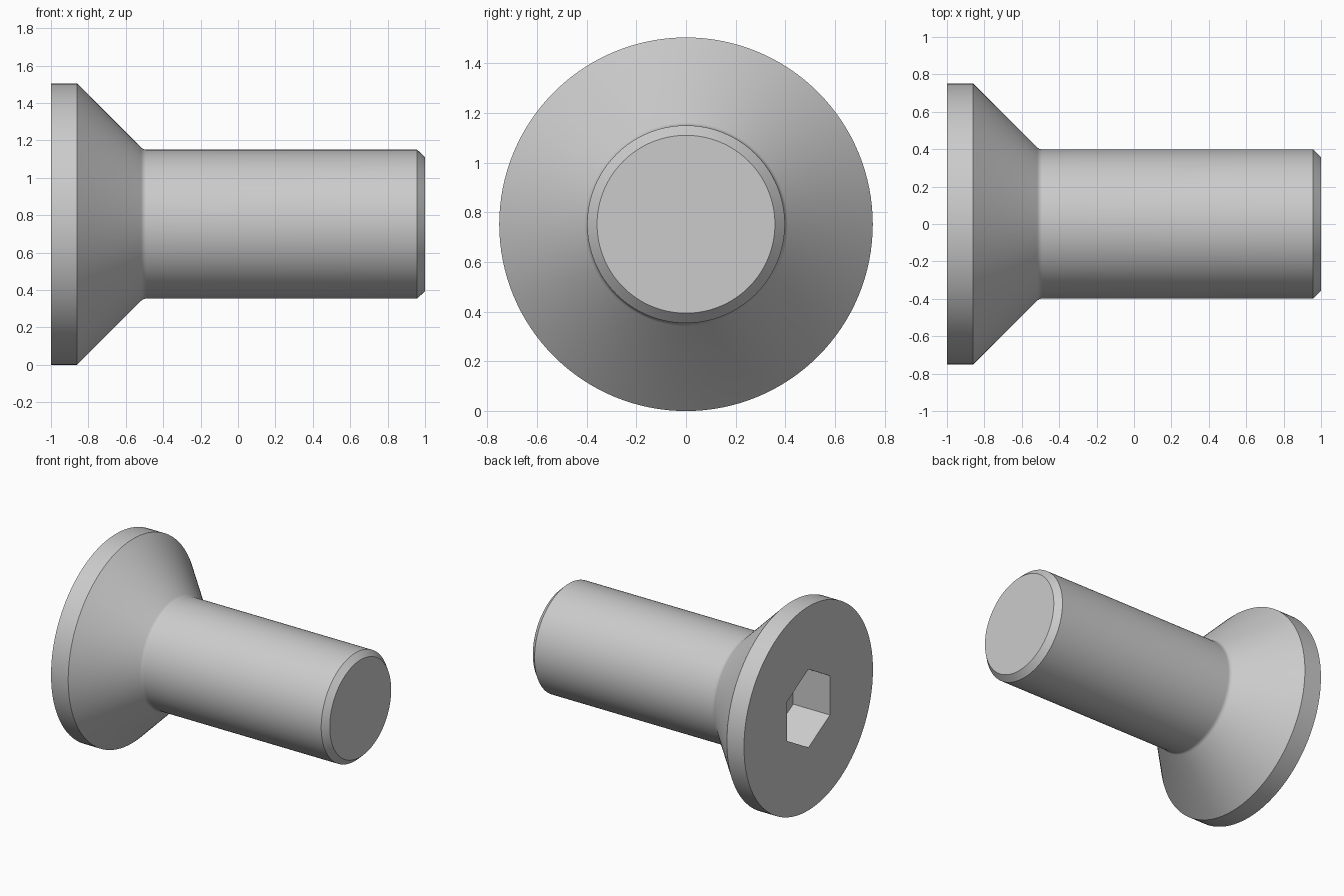
import bpy, bmesh
from math import sin, cos, tan, pi, radians

if "Cube" in bpy.data.objects:
    bpy.data.objects.remove(bpy.data.objects["Cube"])

R = 0.752          # head radius, also the axis height


def lathe(name, profile, n):
    """Revolve (x, radius) points about the x axis with n sides; cap both ends."""
    bm = bmesh.new()
    rings = [[bm.verts.new((x, r * sin(2 * pi * i / n), R + r * cos(2 * pi * i / n)))
              for i in range(n)] for x, r in profile]
    for a, b in zip(rings, rings[1:]):
        for i in range(n):
            j = (i + 1) % n
            bm.faces.new((a[i], a[j], b[j], b[i]))
    bm.faces.new(rings[0])
    bm.faces.new(rings[-1])
    bmesh.ops.recalc_face_normals(bm, faces=bm.faces[:])
    mesh = bpy.data.meshes.new(name)
    bm.to_mesh(mesh)
    bm.free()
    ob = bpy.data.objects.new(name, mesh)
    bpy.context.collection.objects.link(ob)
    return ob


# Small fillet where the 45 degree head meets the shank
shank, neck_x, fr = 0.398, -0.506, 0.04
fx = neck_x + fr * tan(pi / 8)
fillet = [(fx - fr * sin(a), shank + fr * (1 - cos(a)))
          for a in (radians(45 - 9 * k) for k in range(6))]

# Countersunk head, shank and chamfered tip
screw = lathe("countersunk_screw",
              [(-1, R), (-0.86, R)] + fillet + [(0.958, shank), (1, 0.358)], 128)

# Hexagonal socket cut into the head
cutter = lathe("socket_cutter", [(-1.2, 0.289), (-0.7, 0.289)], 6)
cutter.hide_render = True
mod = screw.modifiers.new("socket", 'BOOLEAN')
mod.operation = 'DIFFERENCE'
mod.solver = 'EXACT'
mod.object = cutter

bpy.context.view_layer.objects.active = screw
screw.select_set(True)
bpy.ops.object.modifier_apply(modifier=mod.name)
bpy.data.objects.remove(cutter)
bpy.ops.object.shade_smooth_by_angle(angle=radians(30))
